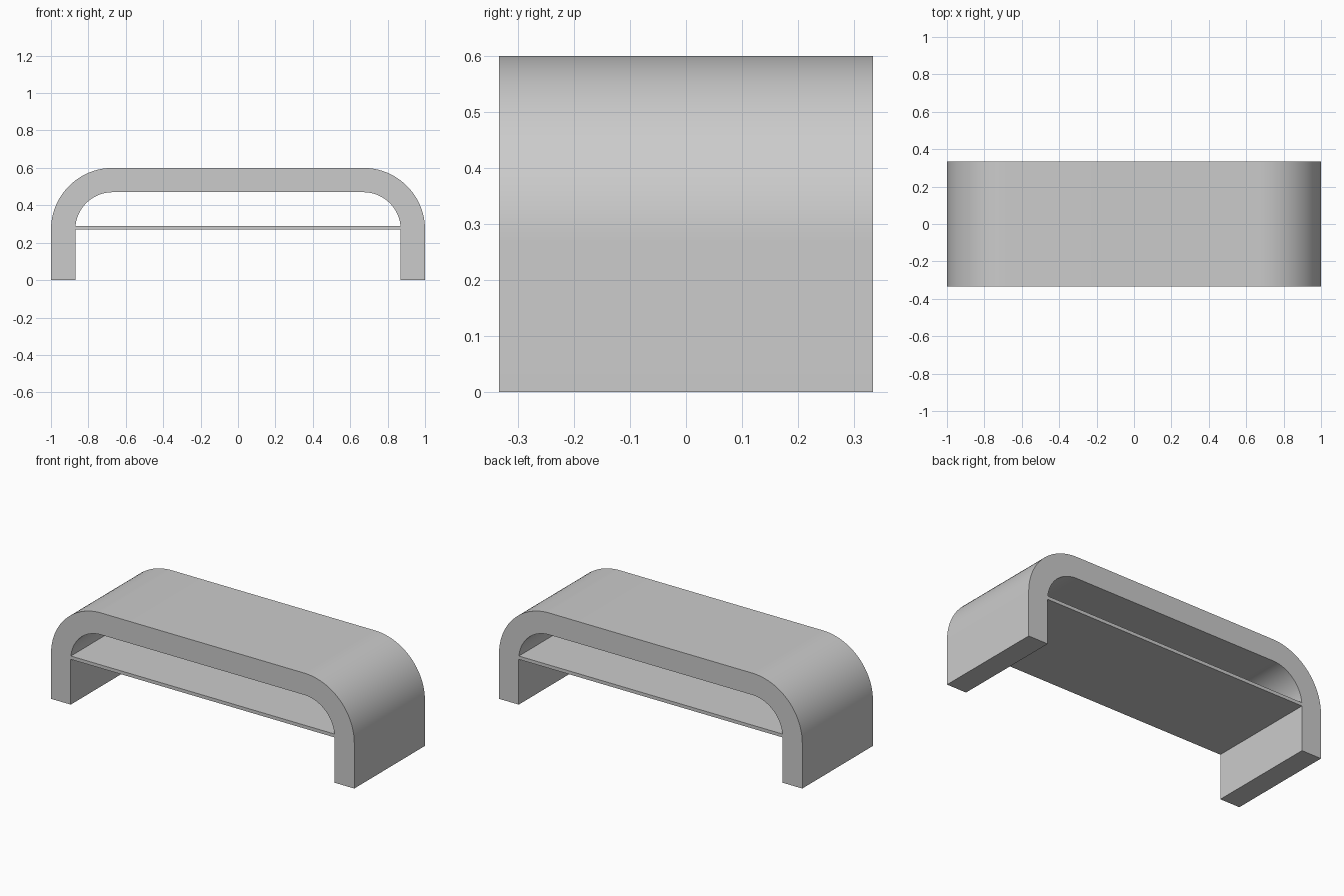
import bpy
import bmesh
from math import cos, sin, pi

if "Cube" in bpy.data.objects:
    bpy.data.objects.remove(bpy.data.objects["Cube"], do_unlink=True)

DEPTH = 0.666
HALF_WIDTH, HEIGHT, WALL, RADIUS = 1.0, 0.6, 0.13, 0.33
STEPS = 24

grey = bpy.data.materials.new("light_grey")
grey.use_nodes = True
colour = (0.6, 0.6, 0.6, 1)
grey.diffuse_color = colour
grey.node_tree.nodes["Principled BSDF"].inputs["Base Color"].default_value = colour


def extrude_profile(name, points):
    """Extrude an x-z outline along y, centred on y = 0."""
    bm = bmesh.new()
    face = bm.faces.new([bm.verts.new((x, -DEPTH / 2, z)) for x, z in points])
    ext = bmesh.ops.extrude_face_region(bm, geom=[face])
    moved = [v for v in ext["geom"] if isinstance(v, bmesh.types.BMVert)]
    bmesh.ops.translate(bm, verts=moved, vec=(0, DEPTH, 0))
    bmesh.ops.recalc_face_normals(bm, faces=bm.faces)
    mesh = bpy.data.meshes.new(name)
    bm.to_mesh(mesh)
    bm.free()
    mesh.materials.append(grey)
    obj = bpy.data.objects.new(name, mesh)
    bpy.context.collection.objects.link(obj)
    bpy.ops.object.select_all(action="DESELECT")
    obj.select_set(True)
    bpy.context.view_layer.objects.active = obj
    bpy.ops.object.shade_smooth_by_angle(angle=pi / 6)
    return obj


def arch_line(radius):
    """Foot to foot, left to right, with a rounded corner on each side."""
    cx, cz = HALF_WIDTH - RADIUS, HEIGHT - RADIUS
    half = [(cx + radius, 0)]
    for i in range(STEPS + 1):
        a = pi / 2 * i / STEPS
        half.append((cx + radius * cos(a), cz + radius * sin(a)))
    return half + [(-x, z) for x, z in reversed(half)]


# Rounded arch body with both legs
extrude_profile("arch_body", arch_line(RADIUS) + arch_line(RADIUS - WALL)[::-1])

# Thin shelf between the legs
inner = HALF_WIDTH - WALL
extrude_profile("shelf", [(-inner, 0.27), (inner, 0.27), (inner, 0.29), (-inner, 0.29)])
